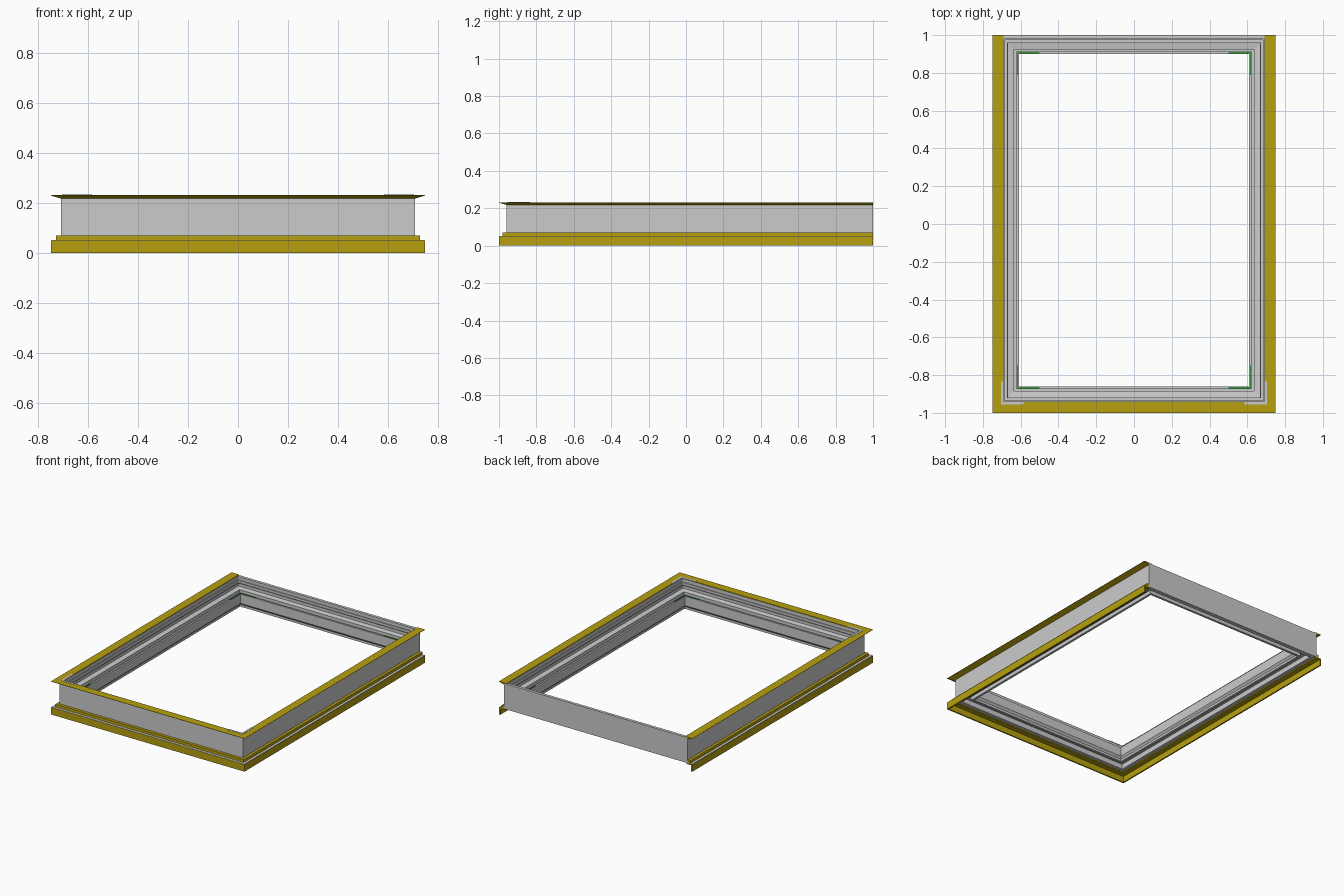
import bpy, bmesh

if "Cube" in bpy.data.objects:
    bpy.data.objects.remove(bpy.data.objects["Cube"])

HX, Y0, Y1 = 0.71, -0.96, 1.0   # outer planes of the frame body


def material(name, color):
    m = bpy.data.materials.new(name)
    m.diffuse_color = (*color, 1)
    m.use_nodes = True
    m.node_tree.nodes["Principled BSDF"].inputs["Base Color"].default_value = m.diffuse_color
    return m


yellow = material("yellow", (0.47, 0.35, 0.005))
light = material("light_grey", (0.6, 0.6, 0.6))
green = material("green", (0.03, 0.3, 0.04))


def finish(name, bm, mat=None):
    bmesh.ops.recalc_face_normals(bm, faces=bm.faces)
    me = bpy.data.meshes.new(name)
    bm.to_mesh(me)
    bm.free()
    ob = bpy.data.objects.new(name, me)
    bpy.context.collection.objects.link(ob)
    if mat:
        me.materials.append(mat)
    return ob


def sweep(name, profile, closed, mat=None):
    """Mitred sweep of (outward offset, z) points round the frame.
    Open sweeps cover left, front and right and end flush with the back."""
    bm = bmesh.new()
    rings = []
    for sx, sy in ((-1, 1), (-1, -1), (1, -1), (1, 1)):
        ring = []
        for o, z in profile:
            y = Y0 - o if sy < 0 else (Y1 + o if closed else Y1)
            ring.append(bm.verts.new((sx * (HX + o), y, z)))
        rings.append(ring)
    n = len(profile)
    for i in range(4 if closed else 3):
        a, b = rings[i], rings[(i + 1) % 4]
        for j in range(n):
            k = (j + 1) % n
            bm.faces.new((a[j], a[k], b[k], b[j]))
    if not closed:
        bm.faces.new(rings[0])
        bm.faces.new(rings[-1])
    return finish(name, bm, mat)


def corner_angle(name, sx, sy, x, y, w, length, z0, z1, mat):
    """L-shaped plate with its outer corner at (x, y)."""
    pts = [(0, 0), (length, 0), (length, w), (w, w), (w, length), (0, length)]
    bm = bmesh.new()
    f = bm.faces.new([bm.verts.new((x - sx * a, y - sy * b, z0)) for a, b in pts])
    up = bmesh.ops.extrude_face_region(bm, geom=[f])["geom"]
    for v in up:
        if isinstance(v, bmesh.types.BMVert):
            v.co.z = z1
    return finish(name, bm, mat)


# Grey extruded frame: outer wall, stepped grooves, inner lip, hollow underside
sweep("frame_body", [
    (0, 0.05), (0, 0.228), (-0.02, 0.228), (-0.02, 0.205),
    (-0.026, 0.205), (-0.026, 0.185), (-0.038, 0.185), (-0.038, 0.195),
    (-0.042, 0.195), (-0.042, 0.175), (-0.075, 0.17), (-0.075, 0.14),
    (-0.087, 0.14), (-0.087, 0.155), (-0.10, 0.155), (-0.10, 0.09),
    (-0.088, 0.076), (-0.088, 0.06), (-0.072, 0.06), (-0.072, 0.085),
    (-0.03, 0.085), (-0.03, 0.05)], True)

# Yellow top flange with sloped underside
sweep("top_flange", [
    (-0.018, 0.232), (0.04, 0.232), (0.04, 0.23), (0, 0.218),
    (-0.018, 0.218)], False, yellow)

# Yellow bottom flange: thin outer leg, stepped shelf
sweep("bottom_flange", [
    (0.03, 0), (0.04, 0), (0.04, 0.05), (0.02, 0.05), (0.02, 0.07),
    (-0.005, 0.07), (-0.005, 0.042), (0.03, 0.042)], False, yellow)

# Light strip lying on the shelf
sweep("shelf_strip", [
    (0.021, 0.05), (0.038, 0.05), (0.038, 0.0515), (0.021, 0.0515)],
    False, light)

for sx, side in ((-1, "left"), (1, "right")):
    # Light corner plates at the front of the top flange
    corner_angle("corner_plate_" + side, sx, -1, sx * 0.705, -0.955,
                 0.015, 0.12, 0.230, 0.2335, light)
    # Green corner keys on the inner lip
    for sy, end in ((-1, "front"), (1, "back")):
        y = Y0 + 0.09 if sy < 0 else Y1 - 0.09
        corner_angle(f"corner_key_{end}_{side}", sx, sy, sx * 0.62, y,
                     0.007, 0.12, 0.15, 0.158, green)
